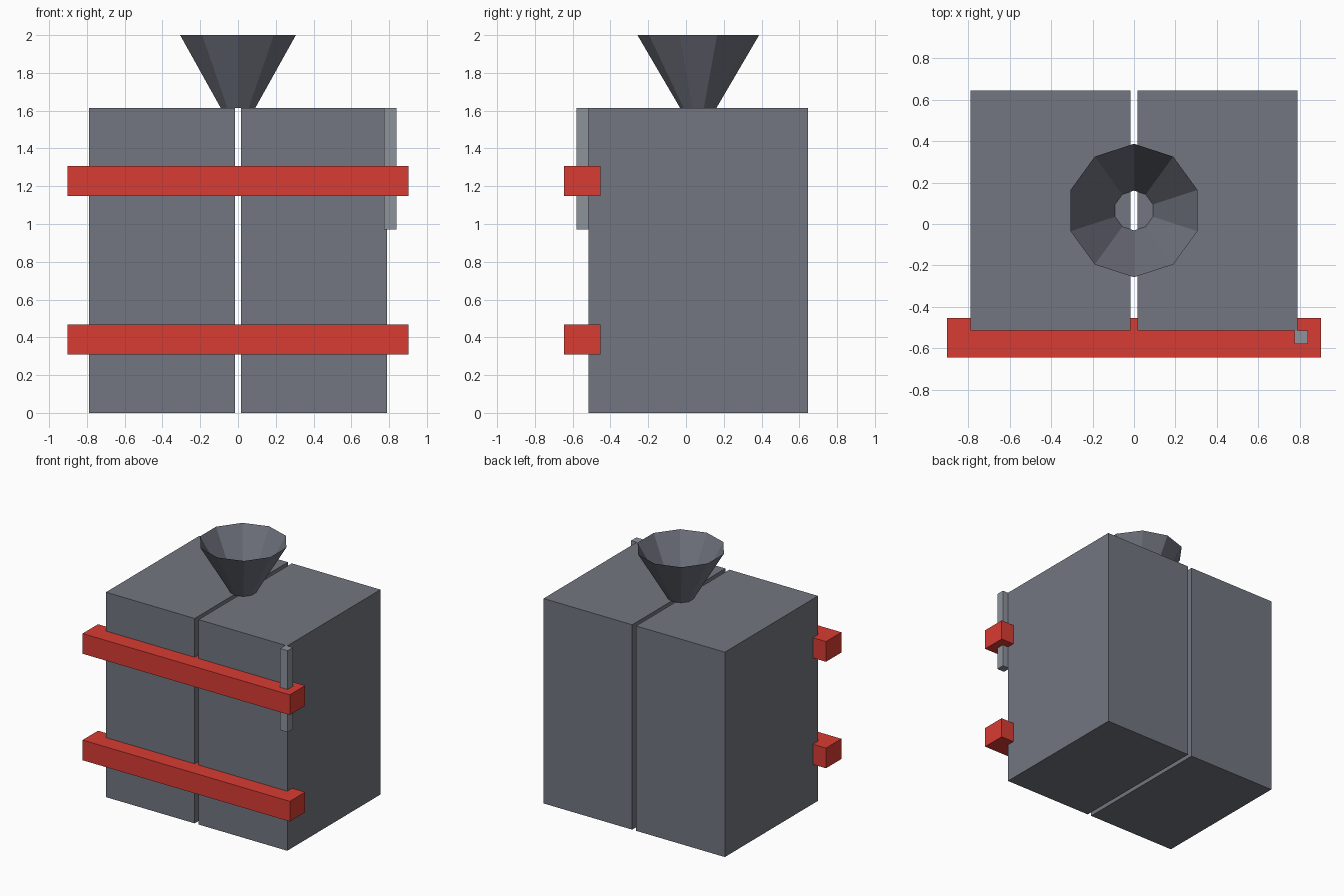
import bpy

if "Cube" in bpy.data.objects:
    bpy.data.objects.remove(bpy.data.objects["Cube"])


def material(name, rgb):
    mat = bpy.data.materials.new(name)
    mat.diffuse_color = (*rgb, 1)
    mat.use_nodes = True
    mat.node_tree.nodes["Principled BSDF"].inputs["Base Color"].default_value = mat.diffuse_color
    return mat


def box(name, lo, hi, mat):
    centre = [(a + b) / 2 for a, b in zip(lo, hi)]
    bpy.ops.mesh.primitive_cube_add(size=1, location=centre)
    ob = bpy.context.object
    ob.name = name
    ob.scale = [b - a for a, b in zip(lo, hi)]
    bpy.ops.object.transform_apply(location=False, rotation=False, scale=True)
    ob.data.materials.append(mat)
    return ob


red = material("clamp_red", (0.69, 0.045, 0.033))
iron = material("dark_iron", (0.168, 0.182, 0.215))
steel = material("pin_steel", (0.27, 0.29, 0.33))
funnel_iron = material("funnel_iron", (0.16, 0.168, 0.205))

TOP = 1.614

# Two mould halves with a narrow parting gap
box("mould_half_left", (-0.79, -0.515, 0), (-0.017, 0.645, TOP), iron)
box("mould_half_right", (0.017, -0.515, 0), (0.79, 0.645, TOP), iron)

# Clamp bars across the front
for name, z in (("clamp_bar_lower", 0.31), ("clamp_bar_upper", 1.149)):
    box(name, (-0.903, -0.645, z), (0.903, -0.453, z + 0.159), red)

# Upright pin on the front right corner
box("corner_pin", (0.774, -0.58, 0.971), (0.839, -0.515, TOP), steel)

# Open ten-sided pouring funnel
bpy.ops.mesh.primitive_cone_add(vertices=10, radius1=0.096, radius2=0.322,
                                depth=2 - TOP, end_fill_type='NOTHING',
                                location=(0, 0.065, (2 + TOP) / 2))
funnel = bpy.context.object
funnel.name = "pouring_funnel"
funnel.data.materials.append(funnel_iron)
